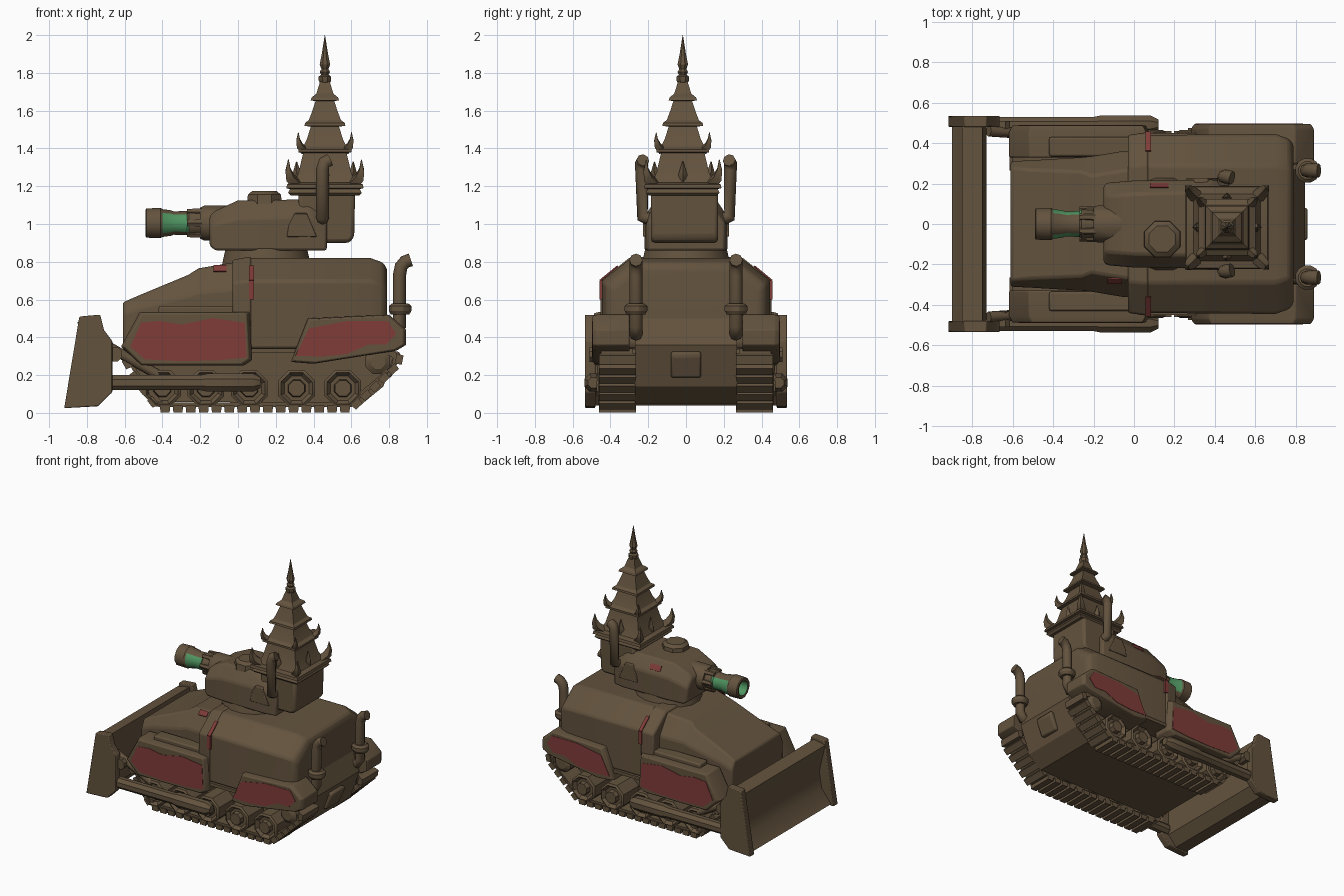
import bpy, bmesh, math
from mathutils import Vector

cube = bpy.data.objects.get("Cube")
if cube:
    bpy.data.objects.remove(cube, do_unlink=True)


def material(name, rgb):
    m = bpy.data.materials.new(name)
    m.use_nodes = True
    m.diffuse_color = (*rgb, 1)
    m.node_tree.nodes["Principled BSDF"].inputs["Base Color"].default_value = (*rgb, 1)
    return m


BROWN = material("drab brown", (0.125, 0.086, 0.048))
RED = material("faded red", (0.215, 0.045, 0.04))
GREEN = material("glow green", (0.08, 0.3, 0.12))
SIDES = ((-1, "front"), (1, "back"))
made = []


def loft(name, rings, mat=BROWN, bevel=0):
    """Skin matching rings of points and cap both ends."""
    bm = bmesh.new()
    vs = [[bm.verts.new(p) for p in ring] for ring in rings]
    n = len(vs[0])
    for a, b in zip(vs, vs[1:]):
        for i in range(n):
            j = (i + 1) % n
            bm.faces.new((a[i], a[j], b[j], b[i]))
    bm.faces.new(vs[0])
    bm.faces.new(vs[-1])
    bmesh.ops.recalc_face_normals(bm, faces=bm.faces)
    me = bpy.data.meshes.new(name)
    bm.to_mesh(me)
    bm.free()
    me.materials.append(mat)
    ob = bpy.data.objects.new(name, me)
    bpy.context.collection.objects.link(ob)
    if bevel:
        mod = ob.modifiers.new("bevel", 'BEVEL')
        mod.width, mod.segments = bevel, 2
        mod.limit_method, mod.angle_limit = 'ANGLE', math.radians(25)
    made.append(ob)
    return ob


def prism(name, pts, layers, mat=BROWN, bevel=0):
    """Side profile (x, z) stretched through (y, scale) layers."""
    cx = (min(p[0] for p in pts) + max(p[0] for p in pts)) / 2
    cz = (min(p[1] for p in pts) + max(p[1] for p in pts)) / 2
    return loft(name, [[(cx + (x - cx) * k, y, cz + (z - cz) * k) for x, z in pts]
                       for y, k in layers], mat, bevel)


def box(name, x, y, z, mat=BROWN, bevel=0):
    return prism(name, [(x[0], z[0]), (x[1], z[0]), (x[1], z[1]), (x[0], z[1])],
                 [(y[0], 1), (y[1], 1)], mat, bevel)


def shell(name, stations, bevel=0):
    """Armour body with chamfered shoulders; stations along x."""
    return loft(name, [[(x, -ys, zb), (x, ys, zb), (x, ys, zs), (x, yt, zt), (x, -yt, zt), (x, -ys, zs)]
                       for x, yt, ys, zb, zs, zt in stations], BROWN, bevel)


def shoulder_plate(name, x, outer, inner, side):
    """Thin paint patch lying on a sloping shoulder between two (y, z) points."""
    loft(name, [[(px, side * (y + e), z + e) for px, (y, z) in
                 ((x[0], outer), (x[1], outer), (x[1], inner), (x[0], inner))] for e in (-.002, .004)], RED)


def lathe(name, origin, axis, profile, sides=12, mat=BROWN):
    """Turned part; profile is (distance along axis, radius)."""
    q = Vector((0, 0, 1)).rotation_difference(Vector(axis))
    turn = [2 * math.pi * (i + 0.5) / sides for i in range(sides)]
    return loft(name, [[Vector(origin) + q @ Vector((r * math.cos(a), r * math.sin(a), t)) for a in turn]
                       for t, r in profile], mat)


def pipe(name, pts, radius):
    cu = bpy.data.curves.new(name, 'CURVE')
    cu.dimensions, cu.bevel_depth, cu.bevel_resolution = '3D', radius, 2
    cu.use_fill_caps = True
    sp = cu.splines.new('POLY')
    sp.points.add(len(pts) - 1)
    for p, co in zip(sp.points, pts):
        p.co = (*co, 1)
    cu.materials.append(BROWN)
    bpy.context.collection.objects.link(bpy.data.objects.new(name, cu))


# Hull
shell("hull_nose", [(-.61, .28, .31, .3, .52, .585), (-.51, .27, .315, .3, .56, .628),
                    (-.26, .26, .33, .3, .62, .732), (-.21, .24, .335, .3, .64, .765),
                    (-.06, .265, .36, .3, .65, .79), (0, .27, .365, .3, .66, .8)], .012)
shell("hull_collar", [(-.03, .285, .44, .36, .69, .81), (.07, .295, .455, .36, .7, .828)], .012)
shell("hull_rear", [(.05, .29, .44, .34, .7, .82), (.7, .29, .445, .34, .7, .82),
                    (.77, .27, .42, .34, .68, .795), (.79, .25, .39, .36, .65, .76)], .02)
prism("lower_hull", [(-.61, .35), (-.45, .06), (.66, .05), (.77, .14), (.845, .36), (.79, .5), (-.55, .5)],
      [(-.27, 1), (.27, 1)])
prism("rear_hatch", [(.76, .19), (.81, .185), (.86, .3), (.855, .325), (.82, .325)],
      [(-.08, 1), (.08, 1)], bevel=.012)
shoulder_plate("roof_paint", (-.13, -.06), (.294, .748), (.27, .78), -1)

# Running gear, built on both flanks
TRACK = [(-.42, .03), (.6, .03), (.84, .26), (.85, .31), (.8, .34), (-.54, .34), (-.6, .3), (-.52, .16)]
FRONT_SKIRT = [(-.62, .35), (-.52, .535), (.06, .535), (.075, .28), (.03, .25), (-.52, .25)]
REAR_SKIRT = [(.28, .27), (.37, .5), (.8, .52), (.89, .44), (.89, .36), (.84, .33), (.4, .26)]
FRONT_PAINT = [(-.58, .35), (-.52, .48), (-.42, .49), (-.3, .47), (-.13, .505), (.045, .48),
               (.055, .29), (-.1, .275), (-.3, .27), (-.5, .28)]
REAR_PAINT = [(.295, .3), (.37, .45), (.48, .47), (.58, .49), (.8, .49), (.845, .42),
              (.79, .36), (.69, .36), (.58, .31), (.44, .295)]
for s, side in SIDES:
    # Belt and shoes
    inner = [(x + (.13 - x) * .04, z + (.19 - z) * .16) for x, z in TRACK]
    n = len(TRACK)
    for i in range(n):
        j = (i + 1) % n
        prism(f"track_belt_{side}_{i}", [TRACK[i], TRACK[j], inner[j], inner[i]], [(s * .28, 1), (s * .45, 1)])
        a, b = Vector(TRACK[i]), Vector(TRACK[j])
        d = (b - a).normalized()
        out = Vector((d.y, -d.x))
        count = max(1, round((b - a).length / .066))
        for k in range(count if i < 3 or i > 5 else 0):
            c = a + (b - a) * ((k + .5) / count)
            pts = [c + d * u + out * v for u, v in ((-.028, -.01), (.028, -.01), (.024, .027), (-.024, .027))]
            prism(f"track_shoe_{side}_{i}_{k}", pts, [(s * .265, 1), (s * .46, 1)])
    # Road wheels
    for k, x in enumerate((-.4, -.17, .06, .31, .555)):
        lathe(f"road_wheel_{side}_{k}", (x, 0, .13), (0, s, 0),
              [(.27, .105), (.455, .105), (.465, .09), (.44, .07), (.44, .05), (.475, .045), (.475, .02)], 8)
    lathe(f"drive_wheel_{side}", (.74, 0, .27), (0, s, 0), [(.27, .07), (.44, .07), (.46, .04)], 8)
    # Skirts and their paint
    prism(f"front_skirt_{side}", FRONT_SKIRT, [(s * .33, 1), (s * .455, 1), (s * .488, .95)], bevel=.006)
    prism(f"rear_skirt_{side}", REAR_SKIRT, [(s * .3, 1), (s * .47, 1), (s * .495, .95)], bevel=.006)
    prism(f"front_skirt_paint_{side}", FRONT_PAINT, [(s * .486, .97), (s * .491, .97)], RED)
    prism(f"rear_skirt_paint_{side}", REAR_PAINT, [(s * .493, .97), (s * .498, .97)], RED)
    box(f"fender_plank_{side}", (-.42, .06), sorted((s * .335, s * .43)), (.5, .565), bevel=.01)
    box(f"collar_paint_{side}", (.058, .084), sorted((s * .435, s * .458)), (.6, .7), RED)
    shoulder_plate(f"shoulder_paint_{side}", (.058, .084), (.454, .7), (.36, .777), s)
    # Blade arms
    lathe(f"blade_arm_{side}", (-.72, s * .49, .16), (1, 0, 0),
          [(0, .043), (.52, .043), (.56, .052), (.8, .052), (.84, .03)], 8)
    pipe(f"blade_strut_{side}", [(-.72, s * .46, .37), (-.42, s * .44, .2)], .027)
    lathe(f"strut_knuckle_{side}", (-.65, s * .43, .31), (0, s, 0), [(0, .04), (.08, .04)], 8)
    prism(f"blade_end_{side}", [(-.92, .025), (-.84, .51), (-.73, .52), (-.71, .44), (-.665, .38),
                                (-.665, .11), (-.74, .035)], [(s * .48, 1), (s * .535, 1)], bevel=.006)
    # Rear exhaust stack
    pipe(f"rear_exhaust_{side}", [(.77, s * .26, .43), (.83, s * .265, .415), (.855, s * .265, .46),
                                  (.855, s * .265, .73), (.864, s * .265, .775), (.885, s * .265, .8),
                                  (.915, s * .265, .81)], .035)
    lathe(f"exhaust_flange_{side}", (.858, s * .265, .52), (0, 0, 1),
          [(0, .05), (.02, .062), (.045, .062), (.06, .045)])
    # Turret exhaust stack and cheek plate
    pipe(f"turret_exhaust_{side}", [(.447, s * .2, 1.03), (.447, s * .23, 1.04), (.447, s * .235, 1.29),
                                    (.457, s * .235, 1.325), (.485, s * .228, 1.338)], .034)
    prism(f"cheek_plate_{side}", [(.255, .93), (.265, .99), (.3, 1.06), (.365, 1.06), (.42, .93)],
          [(s * .19, 1), (s * .228, .95)], bevel=.005)

# Dozer blade
prism("blade", [(-.9, .04), (-.82, .14), (-.8, .27), (-.85, .48), (-.75, .5), (-.73, .36), (-.73, .12), (-.8, .04)],
      [(-.485, 1), (.485, 1)])

# Turret
lathe("turret_ring", (.15, 0, .78), (0, 0, 1), [(0, .24), (.09, .22)], 16)
shell("turret", [(-.15, .14, .195, .885, .98, 1.045), (-.12, .14, .205, .86, 1.0, 1.07),
                 (0, .15, .215, .86, 1.03, 1.125), (.38, .16, .22, .86, 1.04, 1.13),
                 (.47, .15, .205, .86, 1.0, 1.07)], .012)
lathe("turret_hatch", (.14, -.075, 1.1), (0, 0, 1), [(0, .1), (.055, .095), (.075, .07)], 8)
shoulder_plate("turret_paint", (.08, .17), (.2, 1.053), (.178, 1.09), 1)
prism("turret_bustle", [(.32, 1.17), (.32, .9), (.59, .9), (.615, .93), (.62, 1.17)],
      [(-.185, 1), (.17, 1)], bevel=.02)

# Cannon: green flanks on the neck and a green bore
gun = lathe("cannon", (0, 0, 1.005), (-1, 0, 0),
            [(.05, .095), (.18, .095), (.2, .085), (.2, .07), (.26, .075), (.27, .066), (.34, .064),
             (.355, .07), (.4, .076), (.41, .083), (.485, .08), (.49, .072), (.487, .055), (.42, .05)], 12)
gun.data.materials.append(GREEN)
for f in gun.data.polygons:
    neck = -.4 < f.center.x < -.265 and abs(f.normal.y) > .6
    bore = f.center.x < -.415 and math.hypot(f.center.y, f.center.z - 1.005) < .052
    f.material_index = int(neck or bore)
for k in range(6):
    a = k * math.pi / 3
    lathe(f"cannon_lug_{k}", (-.19, .068 * math.cos(a), 1.005 + .068 * math.sin(a)), (-1, 0, 0),
          [(0, .022), (.08, .018)], 6)

# Tiered tower: square flared roofs stacked on tapering bodies
TX, TY = .46, -.017
R2 = math.sqrt(2)
lathe("tower", (TX, TY, 0), (0, 0, 1), [(z, h * R2) for z, h in (
    (1.15, .18), (1.165, .195), (1.185, .185), (1.19, .205), (1.21, .2), (1.22, .165), (1.27, .14),
    (1.375, .115), (1.38, .14), (1.395, .14), (1.41, .115), (1.45, .095), (1.515, .075), (1.52, .108),
    (1.535, .105), (1.55, .085), (1.6, .066), (1.65, .05), (1.655, .075), (1.67, .07),
    (1.69, .045), (1.755, .025))], 4)
lathe("tower_spire", (TX, TY, 0), (0, 0, 1), [(1.74, .025), (1.76, .036), (1.78, .036), (1.79, .022),
      (1.805, .03), (1.82, .02), (1.845, .03), (1.9, .018), (2.0, .001)], 8)


def horn(name, reach, width, z, height, a):
    """Upswept finial on a roof at angle a."""
    d, t = Vector((math.cos(a), math.sin(a), 0)), Vector((-math.sin(a), math.cos(a), 0))
    rings = []
    for u, h, w in ((.72, 0, 1), (.92, .3, .8), (.98, .6, .5), (.97, 1, .08)):
        c = Vector((TX, TY, z + h * height)) + d * reach * u
        e = width * w
        rings.append([c + d * e - Vector((0, 0, e * .6)), c + t * e, c - d * e + Vector((0, 0, e * .6)), c - t * e])
    loft(name, rings)


for k in range(4):
    corner, mid = math.pi / 4 + k * math.pi / 2, k * math.pi / 2
    horn(f"lower_roof_horn_{k}", .282, .036, 1.205, .135, corner)
    horn(f"upper_roof_horn_{k}", .205, .026, 1.385, .1, corner)
    horn(f"lower_roof_gable_{k}", .155, .035, 1.21, .12, mid)

# Smooth rounded forms, keep hard edges
bpy.ops.object.select_all(action='DESELECT')
for ob in made:
    ob.select_set(True)
bpy.context.view_layer.objects.active = made[0]
bpy.ops.object.shade_smooth_by_angle(angle=math.radians(30))
